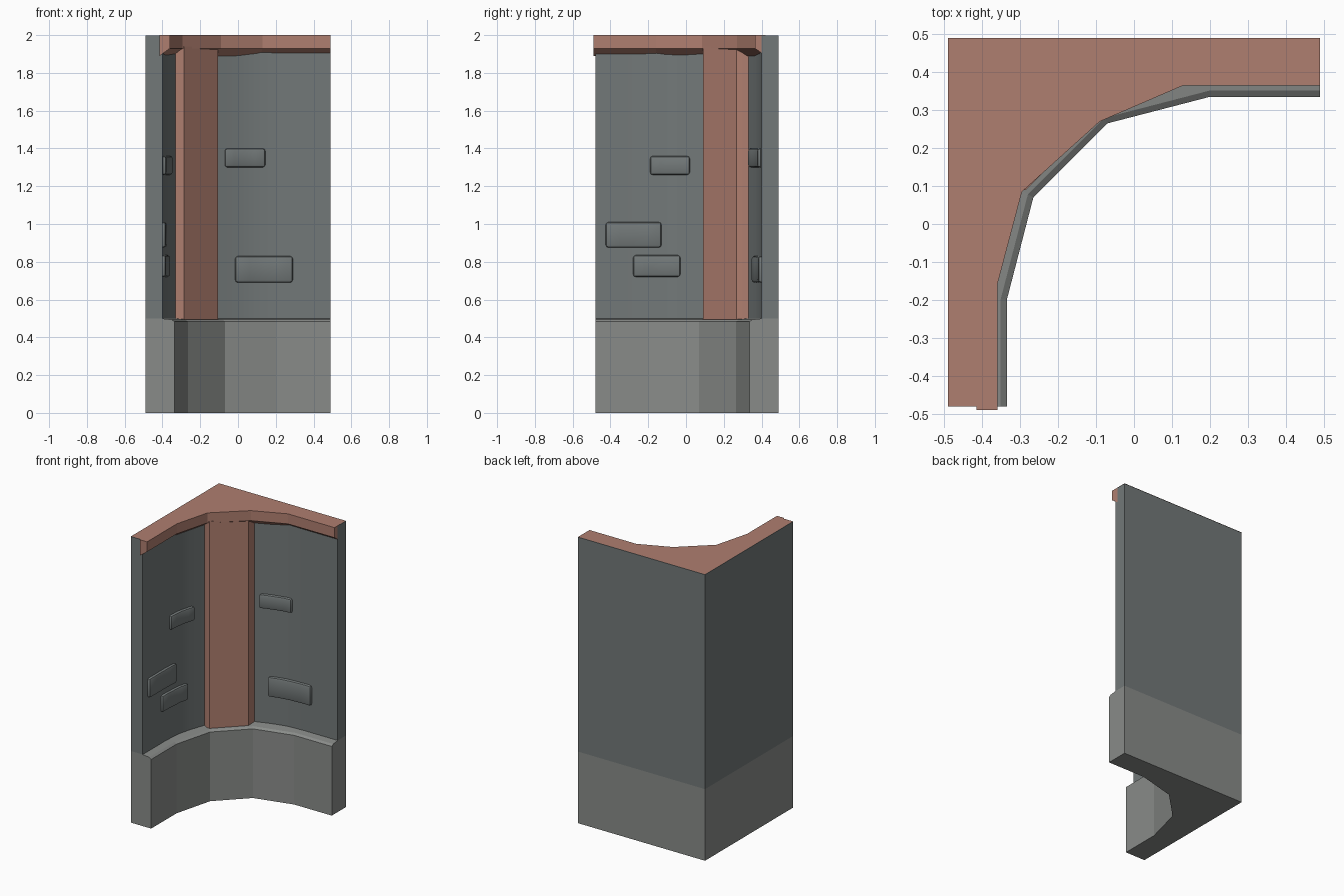
import bpy, bmesh
from mathutils import Vector

if "Cube" in bpy.data.objects:
    bpy.data.objects.remove(bpy.data.objects["Cube"])


def material(name, rgb):
    m = bpy.data.materials.new(name)
    m.diffuse_color = (*rgb, 1)
    m.use_nodes = True
    m.node_tree.nodes["Principled BSDF"].inputs["Base Color"].default_value = m.diffuse_color
    return m


PINK = material("pink_stone", (0.43, 0.21, 0.16))
DARK = material("dark_stone", (0.17, 0.19, 0.19))
GREY = material("grey_stone", (0.25, 0.26, 0.25))


def finish(name, bm, mat, smooth=None):
    bmesh.ops.recalc_face_normals(bm, faces=bm.faces)
    me = bpy.data.meshes.new(name)
    bm.to_mesh(me)
    bm.free()
    me.materials.append(mat)
    ob = bpy.data.objects.new(name, me)
    bpy.context.collection.objects.link(ob)
    if smooth:
        bpy.ops.object.select_all(action='DESELECT')
        ob.select_set(True)
        bpy.context.view_layer.objects.active = ob
        bpy.ops.object.shade_smooth_by_angle(angle=smooth)
    return ob


def loft(bm, rings, closed_ends=True):
    """Skin equal-length closed rings of 3D points and cap both ends."""
    vs = [[bm.verts.new(p) for p in r] for r in rings]
    n = len(vs[0])
    for a, b in zip(vs, vs[1:]):
        for i in range(n):
            j = (i + 1) % n
            bm.faces.new((a[i], a[j], b[j], b[i]))
    bm.faces.new(vs[0])
    bm.faces.new(vs[-1])


def layer(pts, z):
    return [(x, y, z) for x, y in pts]


def mirror(pts):
    """Reflect a half profile across the corner diagonal."""
    return [(-y, -x) for x, y in reversed(pts)]


def offset(pts, d):
    """Push an inner profile back into the corner by d, with mitred joints."""
    p = [Vector(q) for q in pts]
    normals = []
    for a, b in zip(p, p[1:]):
        t = (b - a).normalized()
        normals.append(Vector((t.y, -t.x)))
    out = []
    for i, q in enumerate(p):
        a, b = normals[max(i - 1, 0)], normals[min(i, len(normals) - 1)]
        m = a + b
        out.append(tuple(q + m * (2 * d / m.length_squared)))
    return out


BACK = [(-0.49, -0.48), (-0.49, 0.49), (0.49, 0.49)]

# stepped base with a small chamfer
half = [(0.49, 0.335), (0.20, 0.335), (-0.07, 0.265)]
base = half + mirror(half)
base[-1] = (-0.335, -0.48)
chamfer = offset(base, 0.016)
ledge = offset(base, 0.07)
bm = bmesh.new()
loft(bm, [layer(base + BACK, 0), layer(base + BACK, 0.483),
          layer(chamfer + BACK, 0.494), layer(ledge + BACK, 0.50)])
finish("base", bm, GREY)

# curved wall
half_wall = [(0.49, 0.40), (0.22, 0.40), (0.10, 0.392), (0.0, 0.367), (-0.105, 0.33)]
wall = half_wall + mirror(half_wall)
wall[-1] = (-0.40, -0.48)
bm = bmesh.new()
loft(bm, [layer(wall + BACK, 0.50), layer(wall + BACK, 1.998)])
finish("wall", bm, DARK, 0.3)

# corner pillar
pillar = [(-0.105, 0.34), (-0.105, 0.30), (-0.107, 0.268), (-0.285, 0.09),
          (-0.305, 0.09), (-0.34, 0.105), (-0.36, 0.36)]
bm = bmesh.new()
loft(bm, [layer(pillar, 0.49), layer(pillar, 1.94)])
finish("corner_pillar", bm, PINK)

# top trim with sloping underside, plus the top surface
trim = [(0.49, 0.365), (0.13, 0.365), (-0.09, 0.27),
        (-0.295, 0.085), (-0.36, -0.16), (-0.36, -0.49)]
inner = offset(trim, 0.055)
bm = bmesh.new()
loft(bm, [[(*a, 2.0), (*a, 1.93), (*b, 1.89), (*b, 2.0)] for a, b in zip(trim, inner)])
cap = inner[:-1] + [(inner[-1][0], -0.48)] + BACK
bm.faces.new([bm.verts.new(p) for p in layer(cap, 2.0)])
finish("top_trim", bm, PINK)


def wall_y(x):
    for (x1, y1), (x0, y0) in zip(half_wall, half_wall[1:]):
        if x0 <= x <= x1:
            return y0 + (y1 - y0) * (x - x0) / (x1 - x0)


# raised bricks that follow the wall: start, end, bottom, top, on left wall
bricks = [(-0.07, 0.145, 1.30, 1.40, False), (-0.015, 0.29, 0.69, 0.83, False),
          (-0.02, 0.19, 1.26, 1.36, True), (0.13, 0.425, 0.875, 1.01, True),
          (0.03, 0.28, 0.72, 0.835, True)]
for k, (s0, s1, z0, z1, left) in enumerate(bricks):
    xs = [s0 + (s1 - s0) * i / 4 for i in range(5)]
    pts = [(x, wall_y(x) - 0.018) for x in xs]
    pts += [(x, wall_y(x) + 0.03) for x in reversed(xs)]
    if left:
        pts = mirror(pts)
    bm = bmesh.new()
    loft(bm, [layer(pts, z0), layer(pts, z1)])
    bmesh.ops.recalc_face_normals(bm, faces=bm.faces)
    sharp = [e for e in bm.edges if e.calc_face_angle(0) > 0.8]
    bmesh.ops.bevel(bm, geom=sharp, offset=0.014, segments=2, profile=0.5, affect='EDGES')
    finish(f"brick_{k + 1}", bm, DARK, 0.6)
